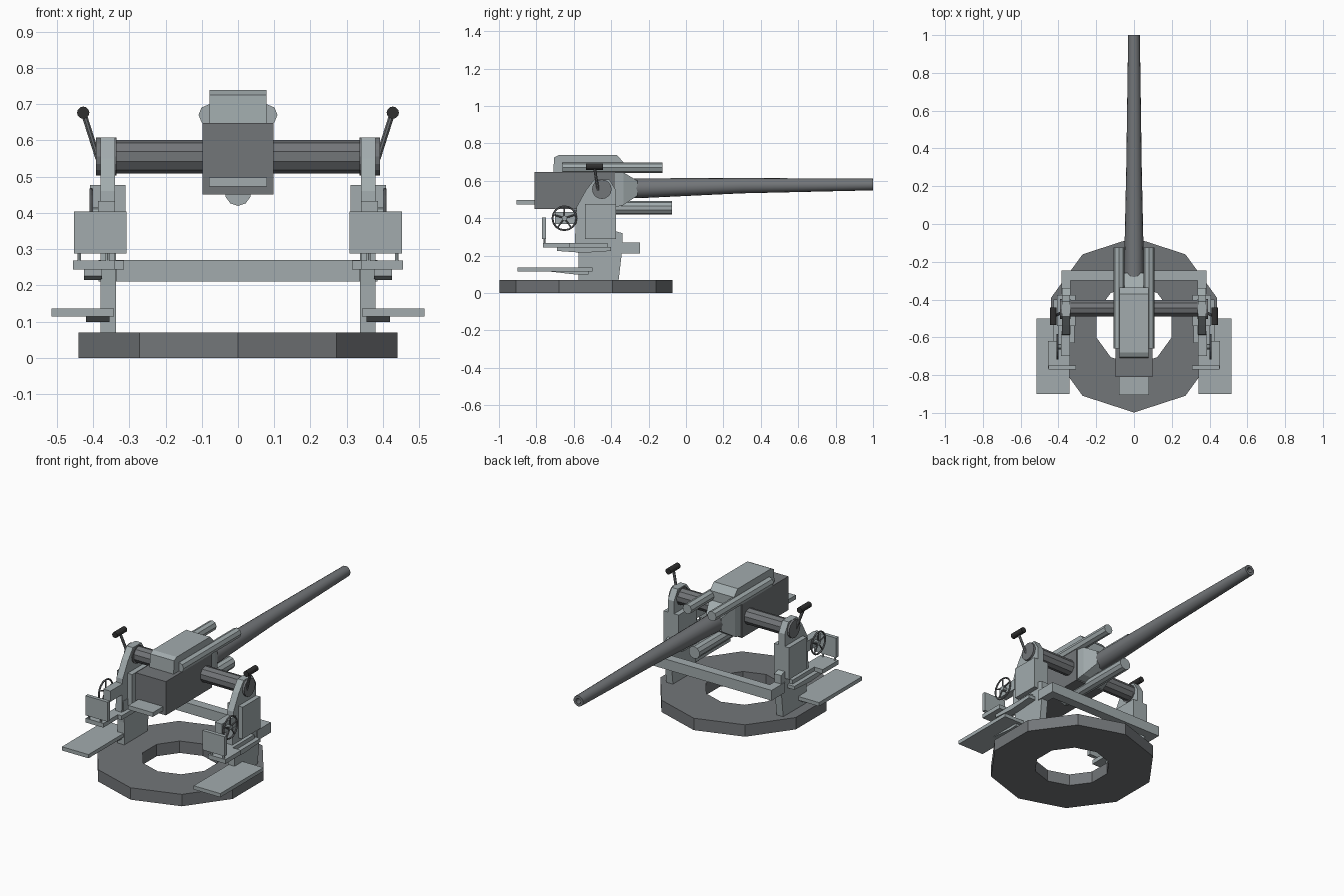
import bpy, bmesh, math
from mathutils import Vector

if "Cube" in bpy.data.objects:
    bpy.data.objects.remove(bpy.data.objects["Cube"])


def material(name, c):
    m = bpy.data.materials.new(name)
    m.diffuse_color = (*c, 1)
    m.use_nodes = True
    m.node_tree.nodes["Principled BSDF"].inputs["Base Color"].default_value = m.diffuse_color
    return m


LIGHT = material("light_grey", (0.36, 0.41, 0.42))
STEEL = material("steel_grey", (0.17, 0.18, 0.19))
BLACK = material("black", (0.03, 0.03, 0.03))


def finish(name, bm, mat, mirror=False, smooth=False):
    bmesh.ops.recalc_face_normals(bm, faces=bm.faces)
    me = bpy.data.meshes.new(name)
    bm.to_mesh(me)
    bm.free()
    ob = bpy.data.objects.new(name, me)
    bpy.context.collection.objects.link(ob)
    me.materials.append(mat)
    if mirror:
        ob.modifiers.new("mirror", 'MIRROR')
    if smooth:
        bpy.context.view_layer.objects.active = ob
        ob.select_set(True)
        bpy.ops.object.shade_smooth_by_angle(angle=math.radians(35))
        ob.select_set(False)
    return ob


def bridge(bm, rings, cap=True):
    n = len(rings[0])
    for a, b in zip(rings, rings[1:]):
        for i in range(n):
            j = (i + 1) % n
            bm.faces.new((a[i], a[j], b[j], b[i]))
    if cap:
        bm.faces.new(rings[0])
        bm.faces.new(rings[-1])


def loft(name, sections, mat=LIGHT, mirror=False):
    """Skin between matching point loops."""
    bm = bmesh.new()
    bridge(bm, [[bm.verts.new(p) for p in s] for s in sections])
    return finish(name, bm, mat, mirror)


def box(name, x, y, z, mat=LIGHT, mirror=False):
    loop = [(x[0], y[0]), (x[1], y[0]), (x[1], y[1]), (x[0], y[1])]
    return loft(name, [[(*p, h) for p in loop] for h in z], mat, mirror)


def plate(name, x, profile, mat=LIGHT, mirror=False):
    """Side (y, z) profile given thickness along x."""
    return loft(name, [[(w, *p) for p in profile] for w in x], mat, mirror)


def add_tube(bm, stations, n):
    a, b = Vector(stations[0][0]), Vector(stations[-1][0])
    q = (b - a).to_track_quat('Z', 'Y')
    bridge(bm, [[bm.verts.new(Vector(c) + q @ Vector((r * math.sin(t), r * math.cos(t), 0)))
                 for t in (2 * math.pi * i / n for i in range(n))] for c, r in stations])


def tube(name, a, b, r, n=10, mat=LIGHT, mirror=False, smooth=False):
    bm = bmesh.new()
    add_tube(bm, [(a, r), (b, r)], n)
    return finish(name, bm, mat, mirror, smooth)


# Ten-sided base ring
bm = bmesh.new()
rings = [[bm.verts.new((r * math.sin(i * math.pi / 5), -0.535 + r * math.cos(i * math.pi / 5), z))
          for i in range(10)]
         for r, z in ((0.463, 0), (0.463, 0.07), (0.21, 0.07), (0.21, 0))]
bridge(bm, rings + [rings[0]], cap=False)
finish("base_ring", bm, STEEL)

# Tapered barrel with bore
bm = bmesh.new()
add_tube(bm, [((0, -0.4, 0.56), 0.053), ((0, -0.25, 0.56), 0.053), ((0, 0.3, 0.574), 0.041),
              ((0, 1, 0.58), 0.031), ((0, 1, 0.58), 0.016), ((0, 0.93, 0.58), 0.016)], 16)
finish("barrel", bm, STEEL, smooth=True)

# Receiver, breech tray, top cover and front collar
box("receiver", (-0.098, 0.098), (-0.81, -0.38), (0.45, 0.648), STEEL)
box("breech_tray", (-0.08, 0.08), (-0.905, -0.80), (0.472, 0.497))
plate("top_cover", (-0.078, 0.078), [(-0.71, 0.64), (-0.705, 0.725), (-0.68, 0.738),
      (-0.37, 0.738), (-0.335, 0.70), (-0.335, 0.64)])


def rect(w, y, z0, z1):
    return [(-w, y, z0), (w, y, z0), (w, y, z1), (-w, y, z1)]


loft("barrel_collar", [rect(0.095, -0.40, 0.452, 0.646), rect(0.085, -0.335, 0.47, 0.645),
                       rect(0.05, -0.26, 0.52, 0.60)])

# Recoil cylinders
tube("upper_recoil_tube", (0.08, -0.66, 0.67), (0.08, -0.125, 0.67), 0.029, 8, mirror=True)
tube("lower_recoil_tube", (0, -0.60, 0.455), (0, -0.075, 0.455), 0.036, 10)

# Trunnion shaft and end discs
tube("trunnion_shaft", (-0.345, -0.445, 0.555), (0.345, -0.445, 0.555), 0.046, 10, STEEL)
tube("trunnion_disc", (0.335, -0.45, 0.555), (0.392, -0.45, 0.555), 0.052, 16, STEEL, True)

# Side posts with gear housings
plate("lower_post", (0.337, 0.38), [(-0.575, 0.07), (-0.36, 0.07), (-0.34, 0.24),
      (-0.34, 0.32), (-0.375, 0.33), (-0.585, 0.33), (-0.575, 0.2)], mirror=True)
plate("upper_post", (0.34, 0.38), [(-0.595, 0.26), (-0.375, 0.26), (-0.375, 0.55),
      (-0.41, 0.608), (-0.49, 0.608), (-0.535, 0.55), (-0.585, 0.46)], mirror=True)
box("gear_housing", (0.31, 0.408), (-0.54, -0.375), (0.29, 0.477), mirror=True)

# Front cross beam and its side arms
box("cross_beam", (-0.385, 0.385), (-0.30, -0.245), (0.21, 0.27))
box("beam_arm", (0.335, 0.385), (-0.37, -0.29), (0.21, 0.27), mirror=True)

# Seats
box("seat", (0.34, 0.455), (-0.765, -0.62), (0.243, 0.268), mirror=True)
box("seat_arm", (0.315, 0.40), (-0.63, -0.42), (0.243, 0.268), mirror=True)
box("seat_back", (0.308, 0.453), (-0.77, -0.748), (0.288, 0.403), mirror=True)
for i, x in enumerate((0.36, 0.438)):
    tube(f"seat_back_pin_{i + 1}", (x, -0.757, 0.26), (x, -0.757, 0.295), 0.006, 6, mirror=True)
plate("seat_bracket", (0.375, 0.425), [(-0.69, 0.225), (-0.55, 0.215), (-0.40, 0.225),
      (-0.40, 0.245), (-0.69, 0.245)], mirror=True)

# Foot platforms
box("foot_platform", (0.342, 0.515), (-0.90, -0.50), (0.114, 0.136), mirror=True)
plate("platform_bracket", (0.355, 0.42), [(-0.74, 0.116), (-0.58, 0.098), (-0.52, 0.10),
      (-0.52, 0.12)], mirror=True)

# Handwheels with spokes and gearbox
box("wheel_gearbox", (0.34, 0.386), (-0.70, -0.57), (0.37, 0.433), mirror=True)
tube("wheel_axle", (0.38, -0.65, 0.40), (0.41, -0.65, 0.40), 0.014, 8, mirror=True)
bpy.ops.mesh.primitive_torus_add(major_radius=0.064, minor_radius=0.005, major_segments=16,
                                 minor_segments=6, location=(0.405, -0.65, 0.40),
                                 rotation=(0, math.pi / 2, 0))
wheel = bpy.context.object
wheel.name = "handwheel_rim"
bpy.ops.object.transform_apply(location=True, rotation=True, scale=True)
wheel.data.materials.append(STEEL)
wheel.modifiers.new("mirror", 'MIRROR')
wheel.select_set(False)
bm = bmesh.new()
for i in range(5):
    t = 2 * math.pi * i / 5
    add_tube(bm, [((0.405, -0.65, 0.40), 0.004),
                  ((0.405, -0.65 + 0.064 * math.sin(t), 0.40 + 0.064 * math.cos(t)), 0.004)], 6)
finish("handwheel_spokes", bm, STEEL, True)

# Handles
tube("handle_rod", (0.386, -0.47, 0.55), (0.426, -0.49, 0.675), 0.008, 8, STEEL, True)
tube("handle_grip", (0.427, -0.535, 0.676), (0.427, -0.443, 0.676), 0.017, 12, BLACK, True)
